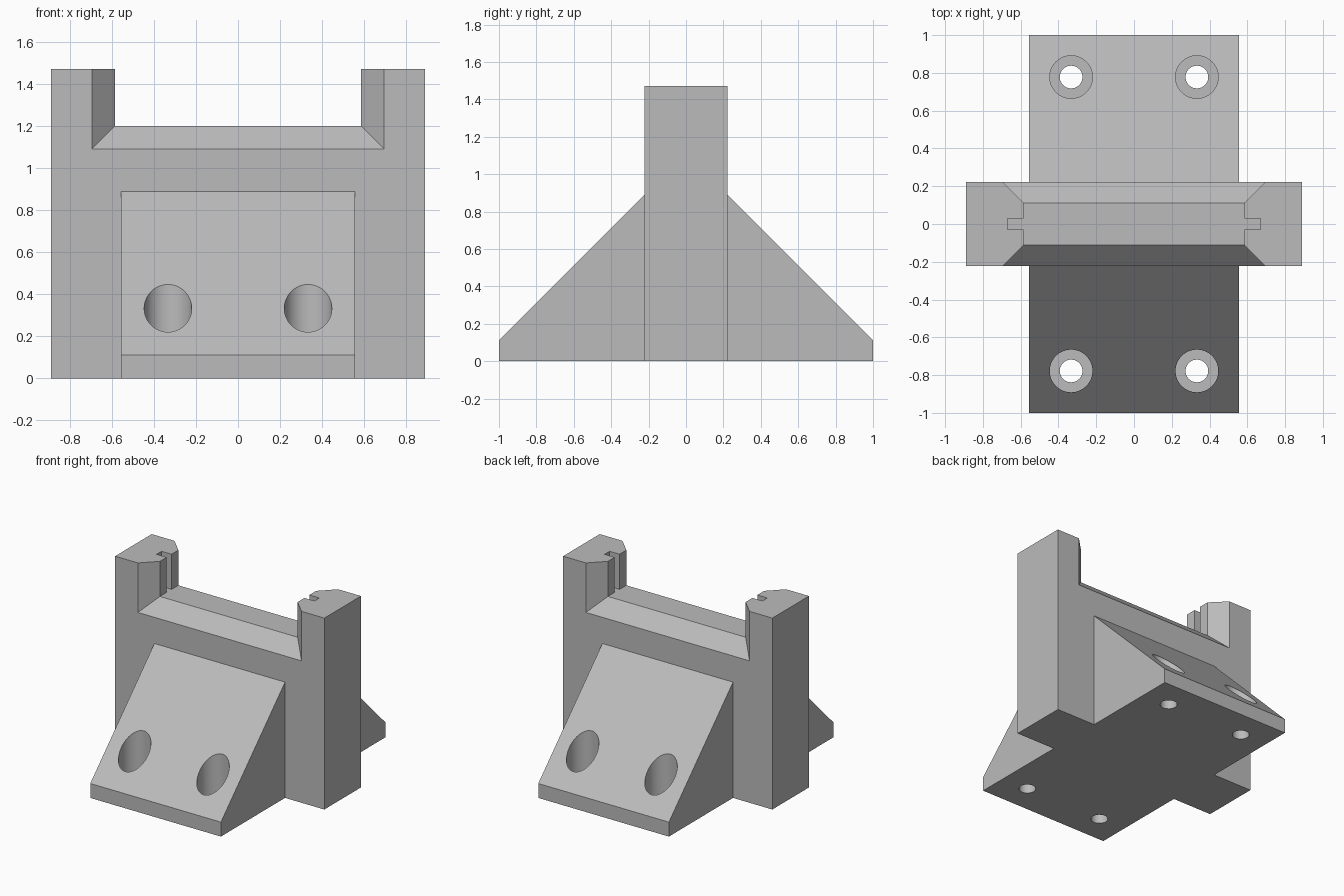
import bpy
from mathutils import Matrix, Vector

if "Cube" in bpy.data.objects:
    bpy.data.objects.remove(bpy.data.objects["Cube"], do_unlink=True)

grey = bpy.data.materials.new("plain grey")
grey.use_nodes = True
grey.diffuse_color = (0.5, 0.5, 0.5, 1)
grey.node_tree.nodes["Principled BSDF"].inputs["Base Color"].default_value = (0.5, 0.5, 0.5, 1)

DEPTH = 0.222     # half depth of the upright
INNER = 0.112     # half depth of the flat saddle
GAP = 0.585       # half width of the opening
SADDLE = 1.2      # height of the saddle
HEIGHT = 1.47
BEVEL = DEPTH - INNER


def prism(name, profile, low, high, place):
    """Extrude a 2D profile; place(a, b, t) gives the 3D point."""
    n = len(profile)
    verts = [place(a, b, t) for t in (low, high) for a, b in profile]
    faces = [list(range(n))[::-1], list(range(n, 2 * n))]
    faces += [(i, (i + 1) % n, n + (i + 1) % n, n + i) for i in range(n)]
    mesh = bpy.data.meshes.new(name)
    mesh.from_pydata(verts, [], faces)
    mesh.materials.append(grey)
    obj = bpy.data.objects.new(name, mesh)
    bpy.context.collection.objects.link(obj)
    return obj


def along_x(a, b, t):
    return (t, a, b)


def along_z(a, b, t):
    return (a, b, t)


def cylinder(name, x, y, radius, low, high):
    bpy.ops.mesh.primitive_cylinder_add(vertices=64, radius=radius, depth=high - low,
                                        location=(x, y, (low + high) / 2))
    obj = bpy.context.object
    obj.name = name
    obj.data.materials.append(grey)
    return obj


def combine(target, tool, operation):
    mod = target.modifiers.new(operation, "BOOLEAN")
    mod.operation = operation
    mod.solver = "EXACT"
    mod.object = tool
    bpy.context.view_layer.objects.active = target
    bpy.ops.object.modifier_apply(modifier=mod.name)
    bpy.data.objects.remove(tool, do_unlink=True)


def mirrored(half):
    """Complete a profile given its +a side from bottom to top."""
    return half + [(-a, b) for a, b in reversed(half)]


# Sloped feet running front to back
bracket = prism("bracket", mirrored([(1, 0), (1, 0.111), (DEPTH, 0.889)]), -0.555, 0.555, along_x)

# Cross wall with the bevelled saddle on top
wall = prism("cross_wall",
             mirrored([(DEPTH, 0), (DEPTH, SADDLE - BEVEL), (INNER, SADDLE)]),
             -GAP - BEVEL, GAP + BEVEL, along_x)
combine(bracket, wall, "UNION")

# Side posts with bevelled inner edges and a narrow groove
half_plan = [(0.889, DEPTH), (GAP + BEVEL, DEPTH), (GAP, INNER), (GAP, 0.03), (0.67, 0.03)]
plan = half_plan + [(x, -y) for x, y in reversed(half_plan)]
for side in (1, -1):
    outline = [(side * x, y) for x, y in plan]
    if side < 0:
        outline.reverse()
    post = prism("side_post", outline, 0, HEIGHT, along_z)
    combine(bracket, post, "UNION")

# Counterbored screw holes
for x in (-0.333, 0.333):
    for y in (-0.778, 0.778):
        combine(bracket, cylinder("head_recess", x, y, 0.113, 0.111, 1), "DIFFERENCE")
        combine(bracket, cylinder("screw_hole", x, y, 0.06, -0.1, 0.2), "DIFFERENCE")

# Smooth hole walls, crisp corners
bpy.ops.object.select_all(action="DESELECT")
bracket.select_set(True)
bpy.context.view_layer.objects.active = bracket
bpy.ops.object.shade_smooth_by_angle(angle=0.5)
